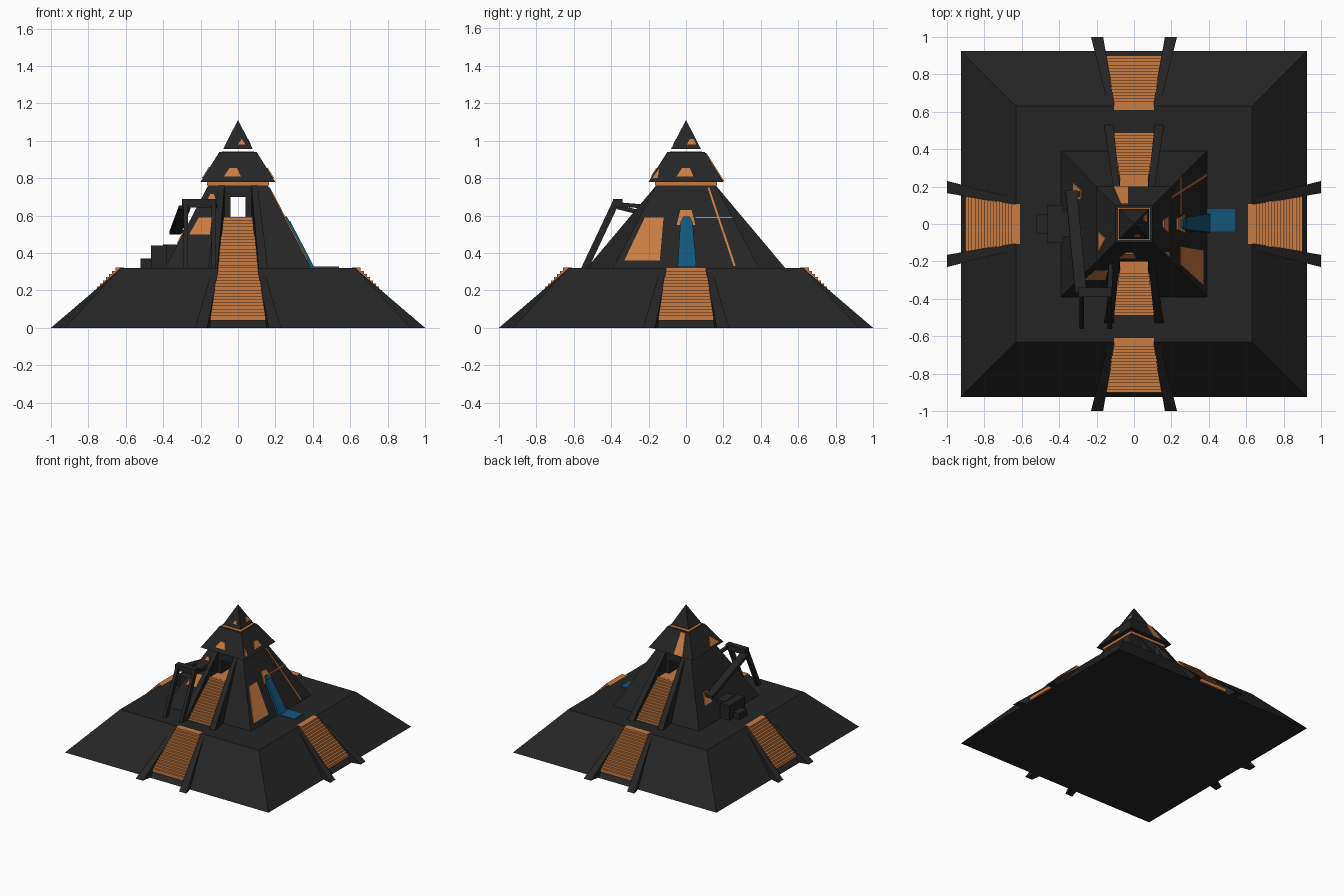
import bpy, bmesh
from math import pi
from mathutils import Matrix, Vector

if "Cube" in bpy.data.objects:
    bpy.data.objects.remove(bpy.data.objects["Cube"], do_unlink=True)


def material(name, rgb):
    m = bpy.data.materials.new(name)
    m.use_nodes = True
    m.diffuse_color = (*rgb, 1)
    m.node_tree.nodes["Principled BSDF"].inputs["Base Color"].default_value = (*rgb, 1)
    return m


DARK = material("dark stone", (0.018, 0.018, 0.018))
ORANGE = material("copper orange", (0.58, 0.2, 0.055))
BLUE = material("water blue", (0.006, 0.09, 0.19))


def solid(name, hulls, mat, side=0):
    """One object from convex point groups, turned to a side (0 front, 1 left, 2 back, 3 right)."""
    bm = bmesh.new()
    for pts in hulls:
        vs = [bm.verts.new(p) for p in pts]
        bmesh.ops.convex_hull(bm, input=vs)
    bmesh.ops.dissolve_limit(bm, angle_limit=0.01, verts=bm.verts, edges=bm.edges)
    bmesh.ops.recalc_face_normals(bm, faces=bm.faces)
    bmesh.ops.transform(bm, matrix=Matrix.Rotation(side * pi / 2, 4, 'Z'), verts=bm.verts)
    mesh = bpy.data.meshes.new(name)
    bm.to_mesh(mesh)
    bm.free()
    mesh.materials.append(mat)
    ob = bpy.data.objects.new(name, mesh)
    bpy.context.collection.objects.link(ob)
    return ob


def box(x0, x1, y0, y1, z0, z1):
    return [(x, y, z) for x in (x0, x1) for y in (y0, y1) for z in (z0, z1)]


def frustum(r0, z0, r1, z1):
    return [(x * r, y * r, z) for r, z in ((r0, z0), (r1, z1))
            for x in (-1, 1) for y in (-1, 1)]


def beam(a, b, wx, wy, wz=0):
    return [Vector(p) + Vector((sx * wx, sy * wy, sz * wz)) / 2 for p in (a, b)
            for sx in (-1, 1) for sy in (-1, 1) for sz in (-1, 1)]


def lerp(a, b, t):
    return a + (b - a) * t


def radius(tier, z):
    r0, z0, r1, z1 = tier
    return lerp(r0, r1, (z - z0) / (z1 - z0))


def plate(name, tier, side, outline, mat, lift=0.006):
    """Thin panel lying on a sloped tier face; outline is (across, height)."""
    pts = [(u, -radius(tier, z) - d, z) for u, z in outline for d in (-0.003, lift)]
    solid(name, [pts], mat, side)


def stairs(name, side, steps, bottom, top):
    """Flight tapering between two (distance, half width, height) ends."""
    hulls = []
    for i in range(steps):
        (d0, w0, z0), (d1, w1, z1) = [
            [lerp(a, b, (i + k) / steps) for a, b in zip(bottom, top)] for k in (0, 1)]
        hulls.append(box(-w0, w0, -d0, -d1 + 0.03, z0 - 0.01, z1))
    solid(name, hulls, ORANGE, side)


def rails(name, side, bottom, top):
    """Pair of sloping side walls; ends are (distance, inner, outer, height)."""
    d0, a0, b0, z0 = bottom
    d1, a1, b1, z1 = top
    for s, tag in ((-1, "a"), (1, "b")):
        pts = [(s * a0, -d0, z0), (s * b0, -d0, z0), (s * a1, -d1, z1), (s * b1, -d1, z1),
               (s * a1, -d1, z0), (s * b1, -d1, z0)]
        solid(f"{name}_{tag}", [pts], DARK, side)


BASE = (0.925, 0, 0.63, 0.32)
BODY = (0.39, 0.32, 0.16, 0.76)
CROWN = (0.2, 0.78, 0.1, 0.94)
CAP = (0.08, 0.955, 0.0, 1.11)

# Broad base with a stair on every side
solid("base", [frustum(*BASE)], DARK)
for k in range(4):
    stairs(f"base_stair_{k}", k, 16, (0.9, 0.15, 0.05), (0.64, 0.105, 0.322))
    rails(f"base_rail_{k}", k, (1, 0.165, 0.23, 0), (0.625, 0.1, 0.135, 0.32))

# Body: solid lower part, upper part split by a passage from front to back
mid = radius(BODY, 0.59)
solid("body_lower", [frustum(0.39, 0.32, mid, 0.59)], DARK)
halves = []
for s in (-1, 1):
    halves.append([(s * x, y * r, z) for r, z in ((mid, 0.59), (0.16, 0.76))
                   for x in (0.075, r) for y in (-1, 1)])
    halves.append(box(s * 0.04, s * 0.076, -0.16, 0.16, 0.59, 0.76))
halves.append(box(-0.041, 0.041, -0.16, 0.16, 0.7, 0.76))
solid("body_upper", halves, DARK)
solid("passage_floor", [box(-0.074, 0.074, -mid, mid, 0.585, 0.593)], ORANGE)
for k in (0, 2):
    stairs(f"body_stair_{k}", k, 16, (0.49, 0.11, 0.32), (0.25, 0.075, 0.592))
    rails(f"body_rail_{k}", k, (0.53, 0.11, 0.16, 0.32), (0.16, 0.072, 0.105, 0.76))

# Panels and seams on the body
panel = [(-0.33, 0.36), (-0.14, 0.36), (-0.12, 0.59), (-0.22, 0.59)]
plate("left_panel", BODY, 1, panel, ORANGE)
plate("front_panel", BODY, 0, [(-0.26, 0.5), (-0.15, 0.5), (-0.14, 0.59), (-0.21, 0.59)], ORANGE)
plate("front_arch", BODY, 0, [(-0.16, 0.69), (-0.12, 0.69), (-0.13, 0.715), (-0.15, 0.715)], ORANGE)
plate("right_panel", BODY, 3, [(-0.22, 0.45), (-0.13, 0.45), (-0.13, 0.53), (-0.18, 0.53)], ORANGE)
plate("slanted_seam", BODY, 1, [(0.115, 0.75), (0.125, 0.75), (0.266, 0.33), (0.254, 0.33)], ORANGE)
plate("level_seam", BODY, 1, [(0.05, 0.588), (0.25, 0.588), (0.25, 0.593), (0.05, 0.593)], ORANGE)
plate("slide_door", BODY, 1, [(-0.05, 0.55), (0.05, 0.55), (0.03, 0.63), (-0.03, 0.63)], ORANGE)

# Water slide and pool
plate("slide", BODY, 1, [(-0.045, 0.325), (0.055, 0.325), (0.035, 0.57), (-0.03, 0.57)], BLUE, 0.02)
plate("slide_head", BODY, 1, [(-0.03, 0.565), (0.035, 0.565), (0.02, 0.595), (-0.015, 0.595)], BLUE, 0.015)
solid("pool", [box(0.39, 0.54, -0.04, 0.08, 0.32, 0.328)], BLUE)

# Crown and floating cap
solid("crown_floor", [box(-0.165, 0.165, -0.165, 0.165, 0.76, 0.781)], ORANGE)
solid("crown", [frustum(*CROWN)], DARK)
solid("crown_top", [box(-0.085, 0.085, -0.085, 0.085, 0.938, 0.942)], ORANGE)
arch = [(-0.05, 0.81), (0.04, 0.81), (0.02, 0.855), (-0.02, 0.855)]
plate("crown_arch_front", CROWN, 0, [(u - 0.025, z) for u, z in arch], ORANGE)
plate("crown_arch_left", CROWN, 1, arch, ORANGE)
plate("crown_corner_left", CROWN, 1, [(-0.18, 0.8), (-0.15, 0.8), (-0.145, 0.85)], ORANGE)
plate("crown_stripe_back", CROWN, 2, [(0.03, 0.785), (0.11, 0.785), (0.07, 0.935), (0.03, 0.935)], ORANGE)
plate("crown_corner_right", CROWN, 3, [(0.04, 0.8), (0.15, 0.8), (0.08, 0.86)], ORANGE)
solid("cap", [frustum(0.08, 0.955, 0.0005, 1.11)], DARK)
plate("cap_mark_front", CAP, 0, [(0, 0.98), (0.04, 0.98), (0.02, 1.01)], ORANGE, 0.003)
plate("cap_mark_left", CAP, 1, [(0.005, 0.98), (0.055, 0.98), (0.04, 1.01), (0.02, 1.01)], ORANGE, 0.003)

# Stepped blocks on the right side
solid("stepped_blocks", [
    box(-0.52, -0.45, -0.05, 0.05, 0.32, 0.37),
    box(-0.465, -0.38, -0.1, 0.1, 0.32, 0.44),
    box(-0.4, -0.3, -0.07, 0.07, 0.32, 0.445)], DARK)

# Leaning frame: two legs, a cross bar and arms running back to the body
solid("frame_legs", [beam((x, -0.54, 0.32), (x, -0.37, 0.68), 0.025, 0.04)
                     for x in (-0.28, -0.13)], DARK)
solid("frame_cross_bar", [beam((-0.3, -0.365, 0.665), (-0.12, -0.365, 0.665), 0, 0.05, 0.045)], DARK)
solid("frame_arms", [
    beam((-0.285, -0.36, 0.645), (-0.335, 0.17, 0.51), 0.06, 0.02, 0.02),
    beam((-0.13, -0.36, 0.66), (-0.12, -0.18, 0.645), 0.025, 0.02, 0.02),
    beam((-0.335, 0.16, 0.51), (-0.22, 0.16, 0.52), 0, 0.03, 0.02)], DARK)
